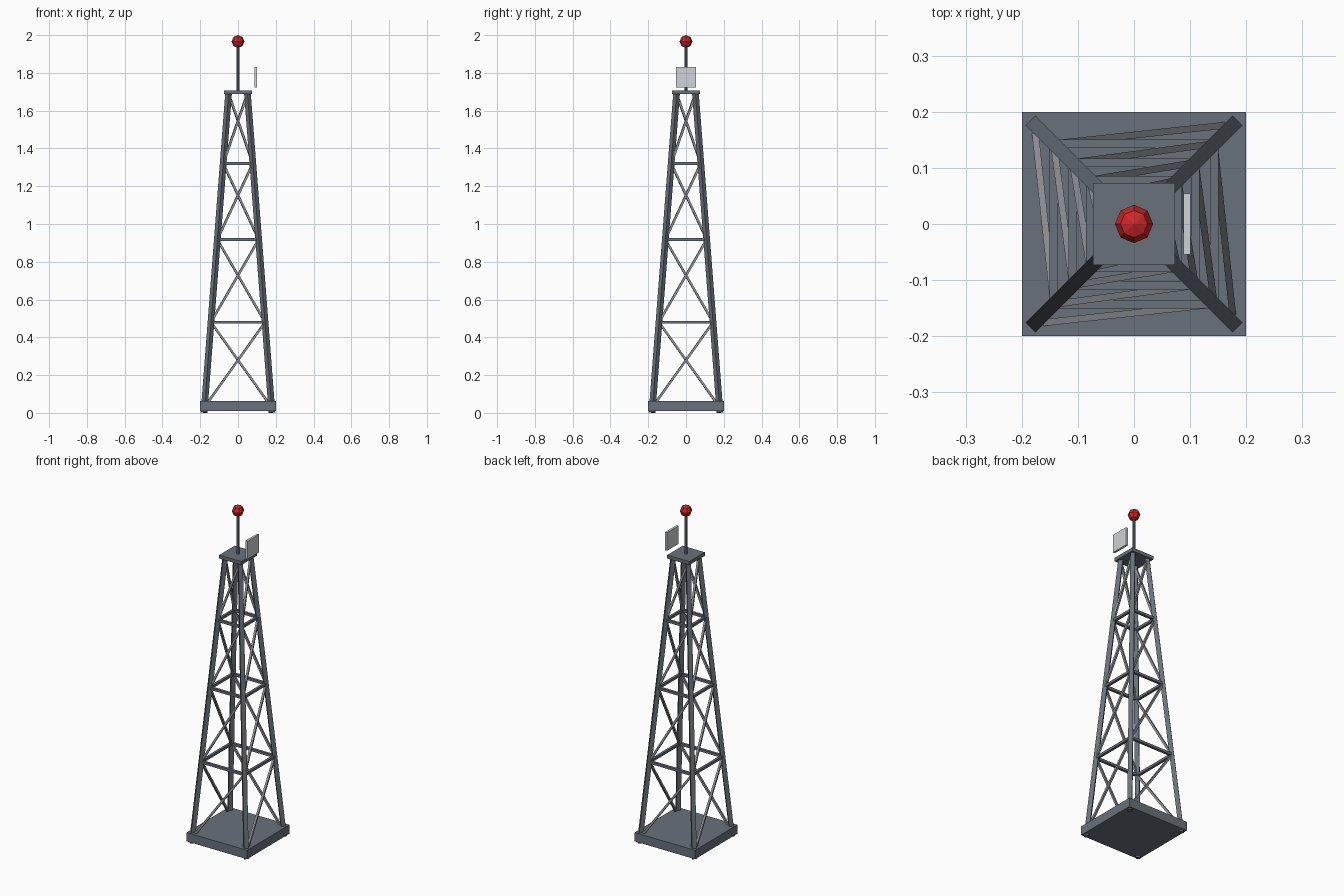
import bpy, math
from mathutils import Vector, Matrix

if "Cube" in bpy.data.objects:
    bpy.data.objects.remove(bpy.data.objects["Cube"])


def material(name, rgb):
    m = bpy.data.materials.new(name)
    m.diffuse_color = (*rgb, 1)
    m.use_nodes = True
    m.node_tree.nodes["Principled BSDF"].inputs["Base Color"].default_value = m.diffuse_color
    return m


STEEL = material("slate_steel", (0.14, 0.165, 0.195))
BRACE = material("light_steel", (0.29, 0.30, 0.33))
PANEL = material("pale_grey", (0.62, 0.65, 0.68))
RED = material("beacon_red", (0.62, 0.02, 0.02))


def finish(name, mat):
    ob = bpy.context.object
    ob.name = name
    ob.data.materials.append(mat)
    return ob


def box(name, lo, hi, mat):
    lo, hi = Vector(lo), Vector(hi)
    bpy.ops.mesh.primitive_cube_add(size=1, location=(lo + hi) / 2)
    bpy.context.object.scale = hi - lo
    return finish(name, mat)


def beam(name, a, b, width, mat):
    """Square bar between two points, one side kept horizontal."""
    a, b = Vector(a), Vector(b)
    d = (b - a).normalized()
    side = d.cross(Vector((0, 0, 1))).normalized()
    rot = Matrix((side, d.cross(side), d)).transposed().to_4x4()
    bpy.ops.mesh.primitive_cube_add(size=1)
    bpy.context.object.matrix_world = (
        Matrix.Translation((a + b) / 2) @ rot
        @ Matrix.Diagonal((width, width, (b - a).length, 1)))
    return finish(name, mat)


def corner(i, z):
    """Centre of leg i at height z (legs counted anticlockwise from front left)."""
    h = 0.18 - 0.13 * z / 1.69
    sx, sy = ((-1, -1), (1, -1), (1, 1), (-1, 1))[i % 4]
    return (sx * h, sy * h, z)


# Base slab and top platform
box("base_slab", (-0.2, -0.2, 0.01), (0.2, 0.2, 0.063), STEEL)
box("top_platform", (-0.073, -0.073, 1.687), (0.073, 0.073, 1.708), STEEL)

# Legs, level rails, and one rising diagonal per face and bay
levels = [0.03, 0.48, 0.918, 1.32, 1.69]
for i in range(4):
    beam(f"leg_{i}", corner(i, 0.0014), corner(i, 1.69), 0.025, STEEL)
    for k, z in enumerate(levels[1:-1]):
        beam(f"rail_{i}_{k}", corner(i, z), corner(i + 1, z), 0.015, STEEL)
    for k in range(4):
        beam(f"diagonal_{i}_{k}", corner(i, levels[k]),
             corner(i + 1, levels[k + 1]), 0.012, BRACE)

# Mast and beacon
bpy.ops.mesh.primitive_cylinder_add(vertices=8, radius=0.008, depth=0.25,
                                    location=(0, 0, 1.825))
finish("mast", STEEL)
bpy.ops.mesh.primitive_uv_sphere_add(segments=8, ring_count=4, radius=0.034,
                                     location=(0, 0, 1.966))
finish("beacon", RED)

# Flat antenna panel beside the mast
box("antenna_panel", (0.088, -0.054, 1.722), (0.101, 0.054, 1.83), PANEL)
